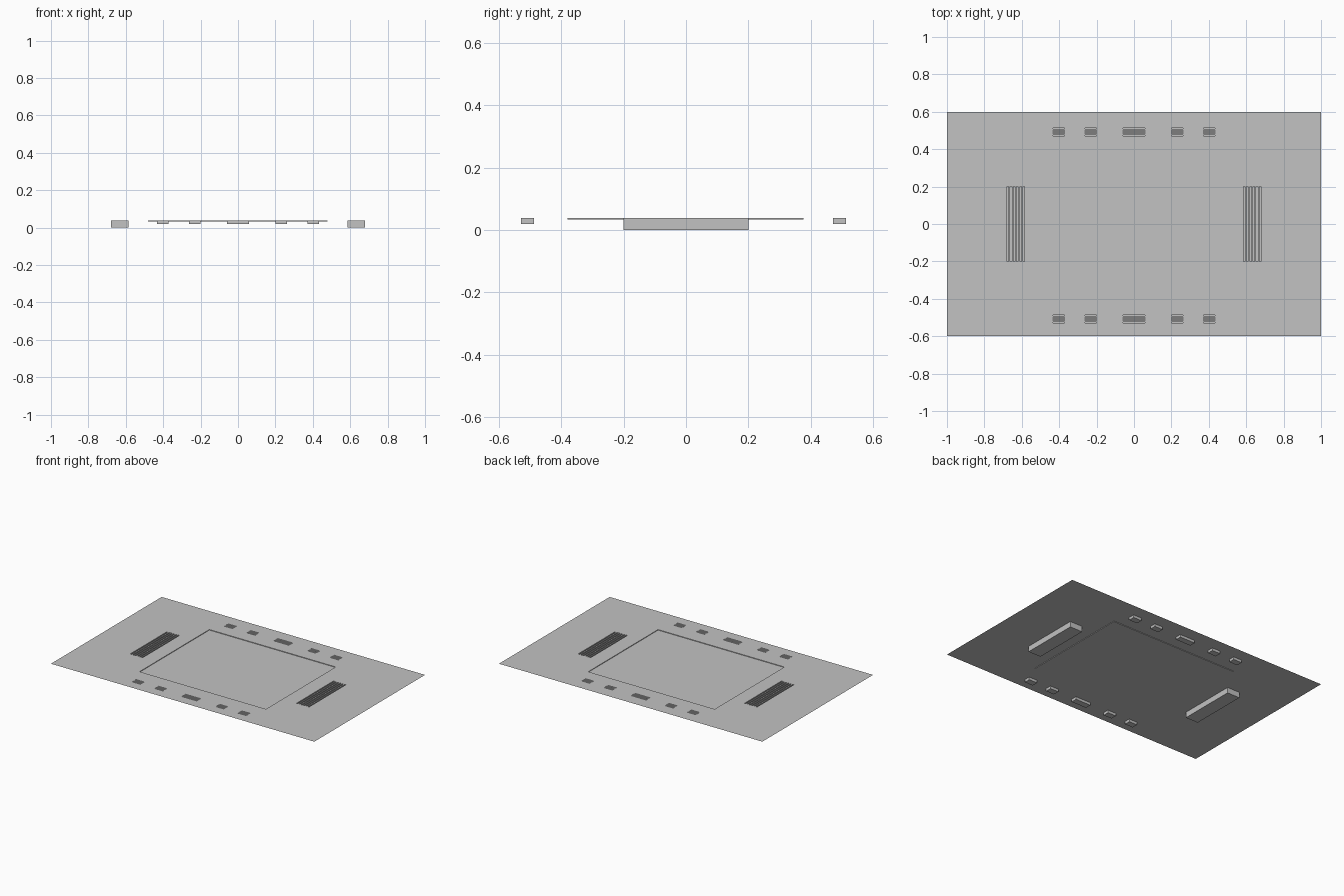
import bpy
import bmesh
from mathutils import Vector

cube = bpy.data.objects.get("Cube")
if cube:
    bpy.data.objects.remove(cube, do_unlink=True)

TOP = 0.038

grey = bpy.data.materials.new("light_grey")
grey.use_nodes = True
grey.diffuse_color = (0.54, 0.54, 0.54, 1)
grey.node_tree.nodes["Principled BSDF"].inputs["Base Color"].default_value = grey.diffuse_color


def finish(bm, name):
    mesh = bpy.data.meshes.new(name)
    bm.to_mesh(mesh)
    bm.free()
    mesh.materials.append(grey)
    obj = bpy.data.objects.new(name, mesh)
    bpy.context.collection.objects.link(obj)


# Openings: centre x, centre y, width, length, depth
side_grates = [(s * 0.632, 0, 0.095, 0.4, TOP) for s in (-1, 1)]
vents = [(x, y, 0.115 if x == 0 else 0.063, 0.042, 0.018)
         for y in (-0.508, 0.492) for x in (-0.402, -0.231, 0, 0.231, 0.402)]
centre_panel = (-0.002, -0.001, 0.96, 0.757, 0.004)
openings = side_grates + vents + [centre_panel]

# Thin deck sheet, cut along the opening edges
bm = bmesh.new()
bmesh.ops.create_grid(bm, x_segments=1, y_segments=1, size=1)
bmesh.ops.scale(bm, vec=(1, 0.6, 1), verts=bm.verts)
bmesh.ops.translate(bm, vec=(0, 0, TOP), verts=bm.verts)
cuts = set()
for x, y, w, l, d in openings:
    for s in (-0.5, 0.5):
        cuts.add((round(x + s * w, 5), 0))
        cuts.add((round(y + s * l, 5), 1))
for pos, axis in sorted(cuts):
    normal = Vector((1 - axis, axis, 0))
    bmesh.ops.bisect_plane(bm, geom=bm.verts[:] + bm.edges[:] + bm.faces[:],
                           plane_co=normal * pos, plane_no=normal, dist=1e-6)

# Sink each opening into a closed pocket
for x, y, w, l, d in openings:
    inside = []
    for f in bm.faces:
        c = f.calc_center_median()
        if abs(c.x - x) < w / 2 and abs(c.y - y) < l / 2 and f.normal.z > 0.5:
            inside.append(f)
    result = bmesh.ops.extrude_face_region(bm, geom=inside)
    moved = [v for v in result["geom"] if isinstance(v, bmesh.types.BMVert)]
    bmesh.ops.translate(bm, vec=(0, 0, -d), verts=moved)
    bmesh.ops.delete(bm, geom=[f for f in inside if f.is_valid], context="FACES")
    bm.normal_update()
finish(bm, "deck")


def add_slats(name, grates, count, axis, height):
    """Evenly spaced bars, stacked along the given axis, level with the deck."""
    bm = bmesh.new()
    for x, y, w, l, d in grates:
        span = (w, l)[axis]
        step = span / (2 * count + 1)
        for i in range(count):
            centre = Vector((x, y, TOP - height / 2))
            centre[axis] += (2 * i + 1.5) * step - span / 2
            size = Vector((w, l, height))
            size[axis] = step
            bar = bmesh.ops.create_cube(bm, size=1)["verts"]
            bmesh.ops.scale(bm, vec=size, verts=bar)
            bmesh.ops.translate(bm, vec=centre, verts=bar)
    finish(bm, name)


add_slats("side_grate_slats", side_grates, 5, 0, 0.016)
add_slats("vent_slats", vents, 3, 1, 0.008)
